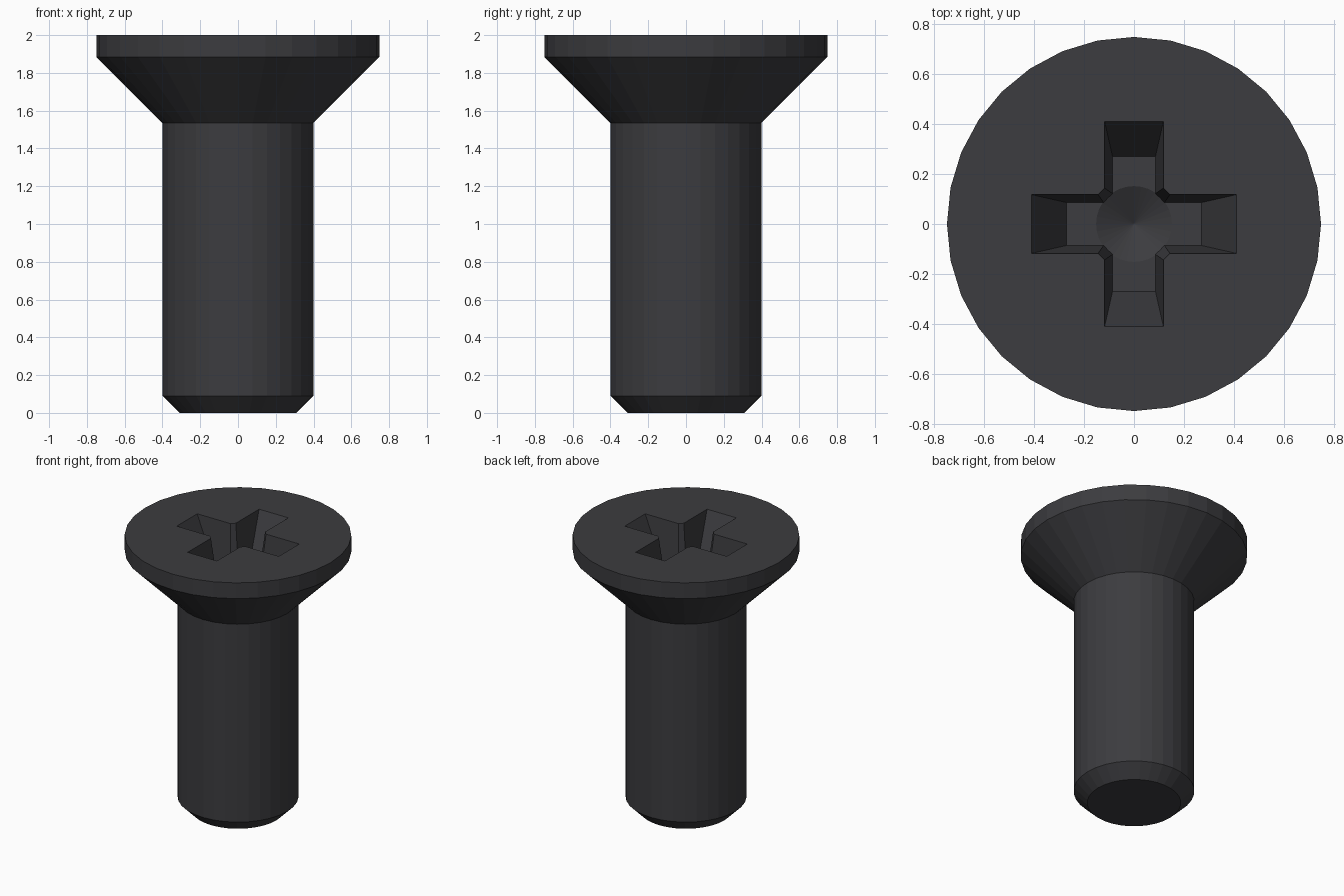
import bpy, bmesh, math

if "Cube" in bpy.data.objects:
    bpy.data.objects.remove(bpy.data.objects["Cube"])

SEG = 32
TOP = 2.0
DEPTH = 0.29   # depth of the cross recess


def make_object(name, bm):
    bmesh.ops.recalc_face_normals(bm, faces=bm.faces)
    me = bpy.data.meshes.new(name)
    bm.to_mesh(me)
    bm.free()
    ob = bpy.data.objects.new(name, me)
    bpy.context.collection.objects.link(ob)
    return ob


def loft(name, rings):
    """Closed solid through a stack of equal-length point rings."""
    bm = bmesh.new()
    loops = [[bm.verts.new(p) for p in ring] for ring in rings]
    n = len(loops[0])
    for a, b in zip(loops, loops[1:]):
        for i in range(n):
            j = (i + 1) % n
            bm.faces.new((a[i], a[j], b[j], b[i]))
    bm.faces.new(loops[0][::-1])
    bm.faces.new(loops[-1])
    return make_object(name, bm)


def circle(r, z):
    return [(r * math.cos(2 * math.pi * i / SEG),
             r * math.sin(2 * math.pi * i / SEG), z) for i in range(SEG)]


def cross(end, half, corner, z):
    """Plus-shaped outline with chamfered inner corners."""
    quarter = [(end, half), (corner, half), (half, corner), (half, end)]
    pts = []
    for k in range(4):
        c, s = [(1, 0), (0, 1), (-1, 0), (0, -1)][k]
        pts += [(x * c - y * s, x * s + y * c, z) for x, y in quarter]
    return pts


def cut(ob, cutter):
    mod = ob.modifiers.new("cut", 'BOOLEAN')
    mod.operation = 'DIFFERENCE'
    mod.solver = 'EXACT'
    mod.object = cutter
    bpy.context.view_layer.objects.active = ob
    bpy.ops.object.modifier_apply(modifier=mod.name)
    bpy.data.objects.remove(cutter)


# Screw body: chamfered tip, shank, countersunk head
profile = [(0.31, 0), (0.4, 0.09), (0.4, 1.535), (0.75, 1.885), (0.75, TOP)]
screw = loft("countersunk_screw", [circle(r, z) for r, z in profile])

# Tapered cross recess, continued a little above the head
top, low = (0.412, 0.118, 0.144), (0.27, 0.086, 0.122)
over = [t + (t - b) * 0.1 for t, b in zip(top, low)]
cut(screw, loft("recess_cutter", [cross(*low, TOP - DEPTH),
                                  cross(*over, TOP + DEPTH * 0.1)]))

# Conical dimple in the recess floor
floor = TOP - DEPTH
cut(screw, loft("dimple_cutter", [circle(0.002, floor - 0.08),
                                  circle(0.152, floor),
                                  circle(0.1, floor + 0.04)]))

# Dark metal
mat = bpy.data.materials.new("dark_metal")
mat.diffuse_color = (0.045, 0.045, 0.05, 1)
mat.use_nodes = True
mat.node_tree.nodes["Principled BSDF"].inputs["Base Color"].default_value = mat.diffuse_color
screw.data.materials.clear()
screw.data.materials.append(mat)
for p in screw.data.polygons:
    p.material_index = 0
